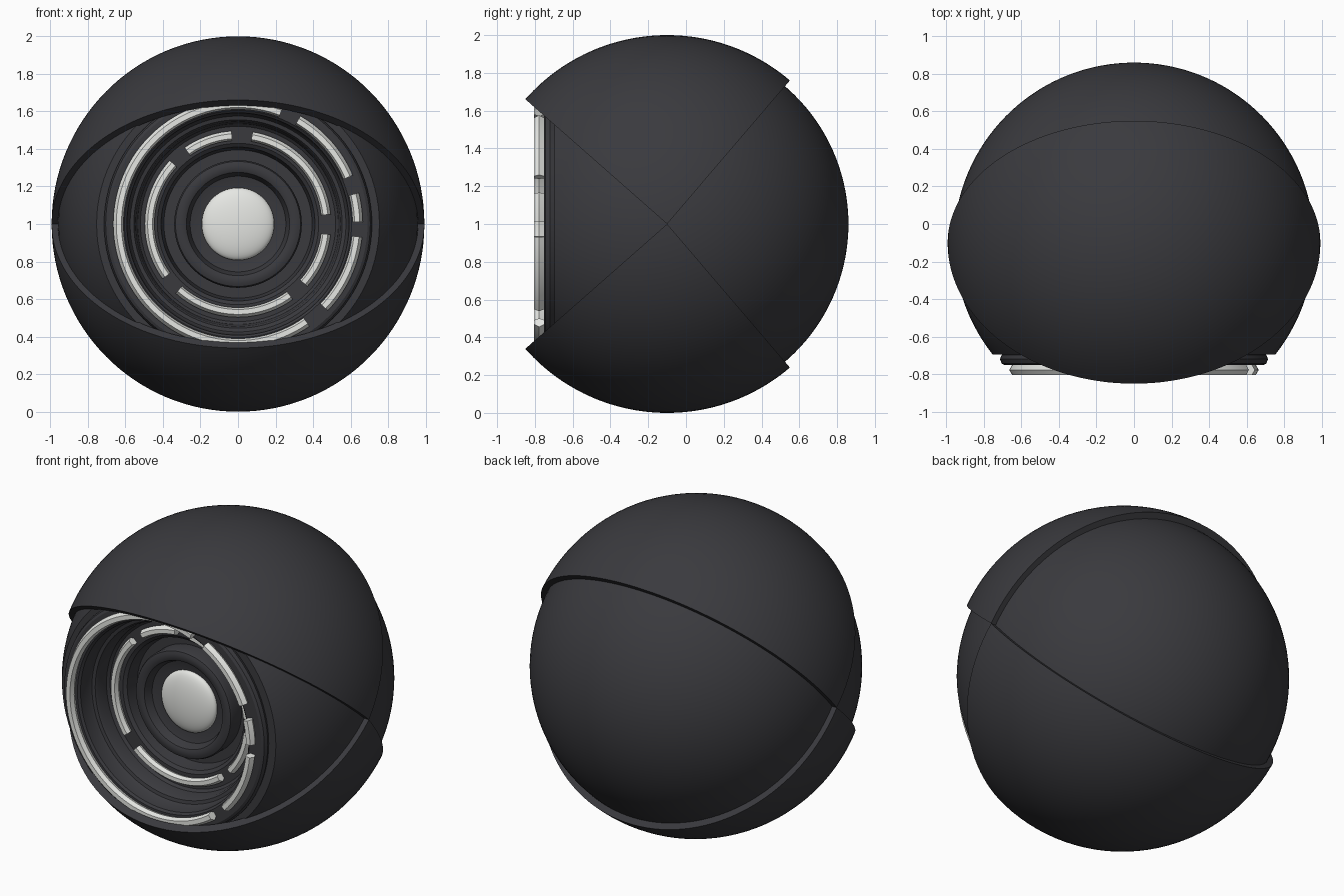
import bpy, bmesh, math
from math import sin, cos, radians, pi

if "Cube" in bpy.data.objects:
    bpy.data.objects.remove(bpy.data.objects["Cube"])

CY, CZ = -0.1, 1.0   # centre of the ball


def material(name, rgb):
    m = bpy.data.materials.new(name)
    m.diffuse_color = (*rgb, 1)
    m.use_nodes = True
    m.node_tree.nodes["Principled BSDF"].inputs["Base Color"].default_value = m.diffuse_color
    return m


DARK = material("charcoal", (0.042, 0.042, 0.048))
WHITE = material("warm white", (0.80, 0.81, 0.78))


def finish(name, bm, mat, angle=30):
    bmesh.ops.remove_doubles(bm, verts=bm.verts, dist=1e-5)
    bmesh.ops.recalc_face_normals(bm, faces=bm.faces)
    me = bpy.data.meshes.new(name)
    bm.to_mesh(me)
    bm.free()
    me.materials.append(mat)
    ob = bpy.data.objects.new(name, me)
    bpy.context.collection.objects.link(ob)
    bpy.ops.object.select_all(action='DESELECT')
    ob.select_set(True)
    bpy.context.view_layer.objects.active = ob
    bpy.ops.object.shade_smooth_by_angle(angle=radians(angle))
    return ob


def skin(bm, rows, closed_section, closed_path):
    """Join rows of points with quads."""
    rows = [[bm.verts.new(p) for p in row] for row in rows]
    n, k = len(rows), len(rows[0])
    for i in range(n if closed_path else n - 1):
        a, b = rows[i], rows[(i + 1) % n]
        for j in range(k if closed_section else k - 1):
            j2 = (j + 1) % k
            bm.faces.new((a[j], a[j2], b[j2], b[j]))
    return rows


def revolve(name, profile, mat, steps=96):
    """Turn an (r, y) profile that starts and ends on the axis about the y axis."""
    bm = bmesh.new()
    rows = [[(r * cos(2 * pi * i / steps), y, CZ + r * sin(2 * pi * i / steps))
             for r, y in profile] for i in range(steps)]
    skin(bm, rows, False, True)
    bmesh.ops.dissolve_degenerate(bm, edges=bm.edges, dist=1e-6)
    return finish(name, bm, mat)


def arc_bar(name, section, start, end, mat):
    """Sweep a closed (r, y) section between two angles in degrees."""
    bm = bmesh.new()
    n = max(4, int((end - start) / 3))
    angs = [radians(start + (end - start) * i / n) for i in range(n + 1)]
    rows = skin(bm, [[(r * cos(a), y, CZ + r * sin(a)) for r, y in section]
                     for a in angs], True, False)
    bm.faces.new(rows[0])
    bm.faces.new(rows[-1])
    return finish(name, bm, mat)


def lid(name, start, end, outer=1.0, inner=0.955, n=48, m=64):
    """Wedge of a spherical shell hinged on the x axis."""
    bm = bmesh.new()
    rows = []
    for i in range(n + 1):
        p = radians(start + (end - start) * i / n)
        row = []
        for rad, order in ((outer, range(m + 1)), (inner, range(m, -1, -1))):
            for j in order:
                t = pi * j / m
                s = rad * sin(t)
                row.append((0.993 * rad * cos(t), CY + s * cos(p), CZ + s * sin(p)))
        rows.append(row)
    rows = skin(bm, rows, False, False)
    for row in (rows[0], rows[-1]):          # rim faces
        for j in range(m):
            bm.faces.new((row[j], row[j + 1], row[-2 - j], row[-1 - j]))
    bmesh.ops.remove_doubles(bm, verts=bm.verts, dist=1e-5)
    bmesh.ops.dissolve_degenerate(bm, edges=bm.edges, dist=1e-6)
    return finish(name, bm, DARK)


# Inner ball, cut flat at the front and hollowed behind the eye
R = 0.96
stop = math.acos(-0.595 / R)
ball = [(R * sin(stop * i / 48), CY + R * cos(stop * i / 48)) for i in range(49)]
revolve("ball", ball + [(0.68, -0.695), (0.62, -0.40), (0, -0.40)], DARK)

# Upper and lower eyelids
back, front = math.degrees(math.atan2(0.76, 0.65)), math.degrees(math.atan2(0.66, -0.75))
lid("upper_lid", back, front)
lid("lower_lid", -front, -back)

# Rounded front flange with stepped bowl
revolve("eye_bowl", [
    (0, -0.42), (0.66, -0.42), (0.69, -0.69), (0.705, -0.697), (0.714, -0.72),
    (0.705, -0.743), (0.69, -0.752), (0.605, -0.752), (0.592, -0.74),
    (0.585, -0.665), (0.575, -0.65), (0.555, -0.645), (0.545, -0.63),
    (0.535, -0.56), (0.52, -0.545), (0.43, -0.545), (0.41, -0.53),
    (0.395, -0.45), (0, -0.45)], DARK)

# Raised lens holder
revolve("lens_holder", [
    (0, -0.44), (0.34, -0.44), (0.34, -0.535), (0.333, -0.55), (0.315, -0.557),
    (0.29, -0.557), (0.275, -0.55), (0.268, -0.535), (0.255, -0.50),
    (0.20, -0.485), (0, -0.485)], DARK)

# Domed lens
dome = [(0.193 * cos(pi / 2 * i / 12), -0.49 - 0.05 * sin(pi / 2 * i / 12)) for i in range(13)]
revolve("lens", [(0, -0.47), (0.193, -0.47)] + dome, WHITE)


# Broken light rings
def light_section(r0, r1, y0, y1):
    ym, w = (y0 + y1) / 2, r1 - r0
    return [(r0 + 0.2 * w, y0), (r1 - 0.3 * w, y0), (r1, ym),
            (r1 - 0.3 * w, y1), (r0 + 0.2 * w, y1), (r0, ym)]


outer = light_section(0.61, 0.665, -0.75, -0.805)
for s, e in ((69, 305), (23, 60), (1, 14.5), (-44, -6)):
    arc_bar("outer_light", outer, s, e, WHITE)
inner = light_section(0.445, 0.497, -0.54, -0.592)
for s, e in ((6, 81), (94, 125), (137, 216), (228, 306), (-42, -6.5)):
    arc_bar("inner_light", inner, s, e, WHITE)
